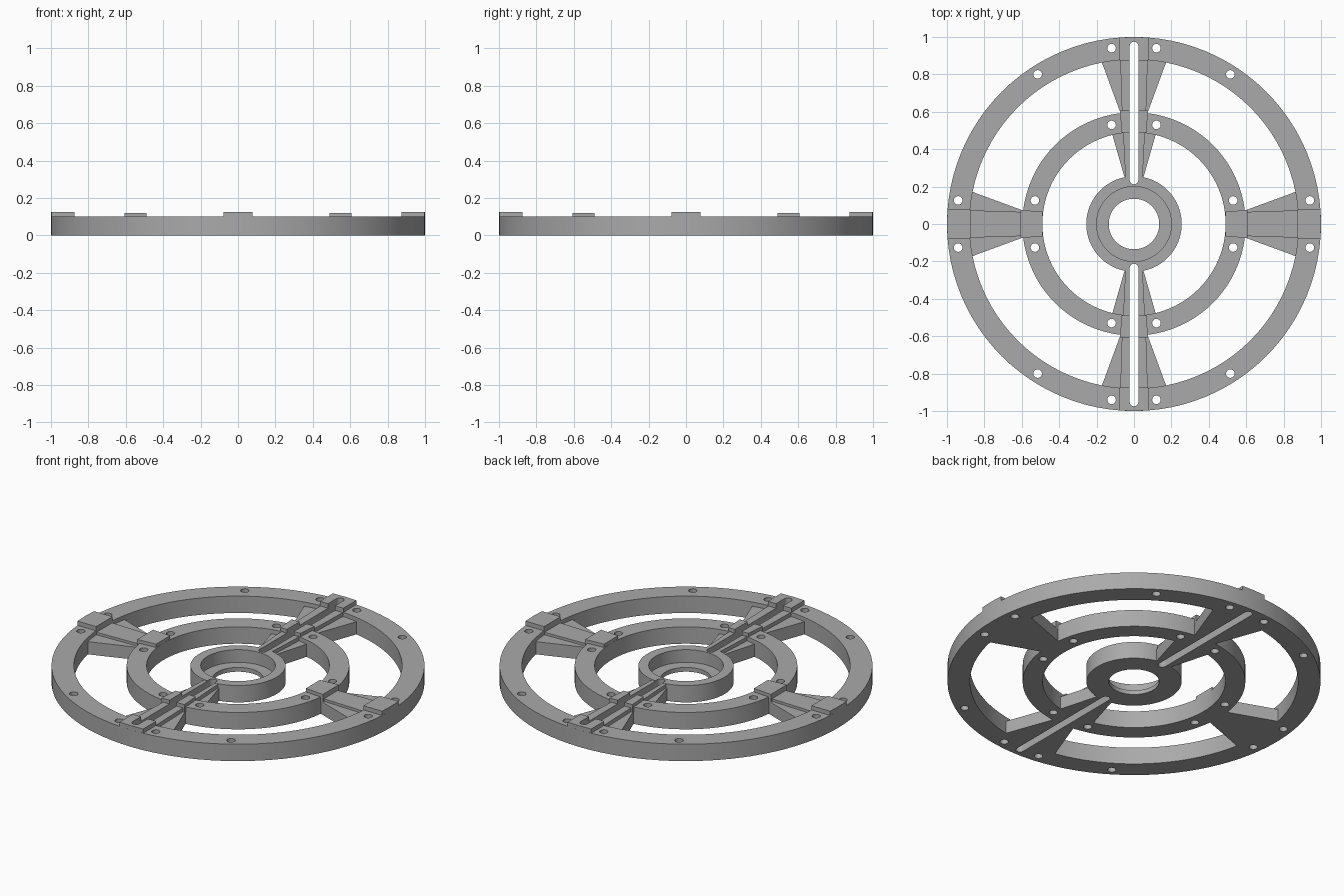
import bpy, bmesh, math
from mathutils import Matrix

if "Cube" in bpy.data.objects:
    bpy.data.objects.remove(bpy.data.objects["Cube"])

grey = bpy.data.materials.new("light grey")
grey.use_nodes = True
COLOUR = (0.4, 0.4, 0.4, 1)
grey.diffuse_color = COLOUR
grey.node_tree.nodes["Principled BSDF"].inputs["Base Color"].default_value = COLOUR

SEG = 96
H = 0.1


def make(name, bm):
    bmesh.ops.recalc_face_normals(bm, faces=bm.faces)
    mesh = bpy.data.meshes.new(name)
    bm.to_mesh(mesh)
    bm.free()
    mesh.materials.append(grey)
    ob = bpy.data.objects.new(name, mesh)
    bpy.context.collection.objects.link(ob)
    return ob


def lathe(name, profile):
    """Revolve a closed (radius, height) profile around z."""
    bm = bmesh.new()
    rows = []
    for i in range(SEG):
        a = 2 * math.pi * i / SEG
        rows.append([bm.verts.new((r * math.cos(a), r * math.sin(a), z)) for r, z in profile])
    n = len(profile)
    for i in range(SEG):
        a, b = rows[i], rows[(i + 1) % SEG]
        for j in range(n):
            k = (j + 1) % n
            bm.faces.new((a[j], b[j], b[k], a[k]))
    return make(name, bm)


def add_prism(bm, outline, z0, z1):
    low = [bm.verts.new((x, y, z0)) for x, y in outline]
    top = [bm.verts.new((x, y, z1)) for x, y in outline]
    bm.faces.new(low[::-1])
    bm.faces.new(top)
    n = len(outline)
    for i in range(n):
        k = (i + 1) % n
        bm.faces.new((low[i], low[k], top[k], top[i]))


def bar(name, y0, w0, y1, w1, z0, z1, turn, tip=0):
    """Tapered bar along +y, turned about z by quarter turns."""
    outline = [(-w0, y0), (w0, y0), (w1, y1)]
    if tip:
        outline.append((0, tip))
    outline.append((-w1, y1))
    bm = bmesh.new()
    add_prism(bm, outline, z0, z1)
    bmesh.ops.rotate(bm, verts=bm.verts, matrix=Matrix.Rotation(turn * math.pi / 2, 3, "Z"))
    return make(name, bm)


def ring(name, inner, outer):
    return lathe(name, [(inner, 0), (outer, 0), (outer, H), (inner, H)])


# Rings and stepped hub
parts = [ring("outer_ring", 0.88, 1.0), ring("middle_ring", 0.49, 0.597)]
parts.append(lathe("hub", [(0.135, 0), (0.255, 0), (0.255, H), (0.2, H), (0.2, 0.025), (0.135, 0.025)]))

# Spokes with raised ribs and pads on the rings
for turn, side in enumerate(("back", "right", "front", "left")):
    slotted = turn % 2 == 0
    rib_top = 0.098 if slotted else 0.09
    parts += [
        bar(side + "_outer_spoke", 0.56, 0.06, 0.9, 0.185, 0, 0.075, turn),
        bar(side + "_outer_rib", 0.55, 0.063, 0.93, 0.075, 0.05, rib_top, turn),
        bar(side + "_outer_pad", 0.875, 0.077, 0.997, 0.077, 0.09, 0.125, turn, tip=1.0),
        bar(side + "_middle_pad", 0.49, 0.066, 0.608, 0.075, 0.07, 0.12, turn),
    ]
    if slotted:
        parts += [
            bar(side + "_inner_spoke", 0.22, 0.042, 0.52, 0.128, 0, 0.075, turn),
            bar(side + "_inner_rib", 0.23, 0.045, 0.53, 0.06, 0.05, rib_top, turn),
        ]

# Cutter: bolt holes and the two long round-ended slots
bm = bmesh.new()


def circle(cx, cy, r, start=0, sweep=2 * math.pi, n=16, closed=True):
    steps = n if closed else n - 1
    return [(cx + r * math.cos(start + sweep * i / steps),
             cy + r * math.sin(start + sweep * i / steps)) for i in range(n)]


for sx in (-1, 1):
    for sy in (-1, 1):
        for x, y in ((0.12, 0.94), (0.94, 0.126), (0.515, 0.8), (0.12, 0.53), (0.53, 0.126)):
            add_prism(bm, circle(sx * x, sy * y, 0.023), -0.1, 0.3)
for s in (-1, 1):
    near, far = sorted((s * 0.235, s * 0.952))
    slot = circle(0, far, 0.023, 0, math.pi, 9, False) + circle(0, near, 0.023, math.pi, math.pi, 9, False)
    add_prism(bm, slot, -0.1, 0.3)
cutter = make("hole_cutter", bm)
cutter.hide_render = True
cutter.hide_viewport = False
cutter.display_type = "WIRE"

# Drill every part
for ob in parts:
    mod = ob.modifiers.new("holes", "BOOLEAN")
    mod.operation = "DIFFERENCE"
    mod.solver = "EXACT"
    mod.object = cutter
bpy.context.view_layer.update()
graph = bpy.context.evaluated_depsgraph_get()
meshes = [bpy.data.meshes.new_from_object(ob.evaluated_get(graph)) for ob in parts]
for ob, mesh in zip(parts, meshes):
    ob.modifiers.clear()
    ob.data = mesh
bpy.data.objects.remove(cutter)

# Smooth curved walls, keep the edges crisp
for ob in bpy.context.selected_objects:
    ob.select_set(False)
for ob in parts:
    ob.select_set(True)
bpy.context.view_layer.objects.active = parts[0]
bpy.ops.object.shade_smooth_by_angle(angle=math.radians(30))
